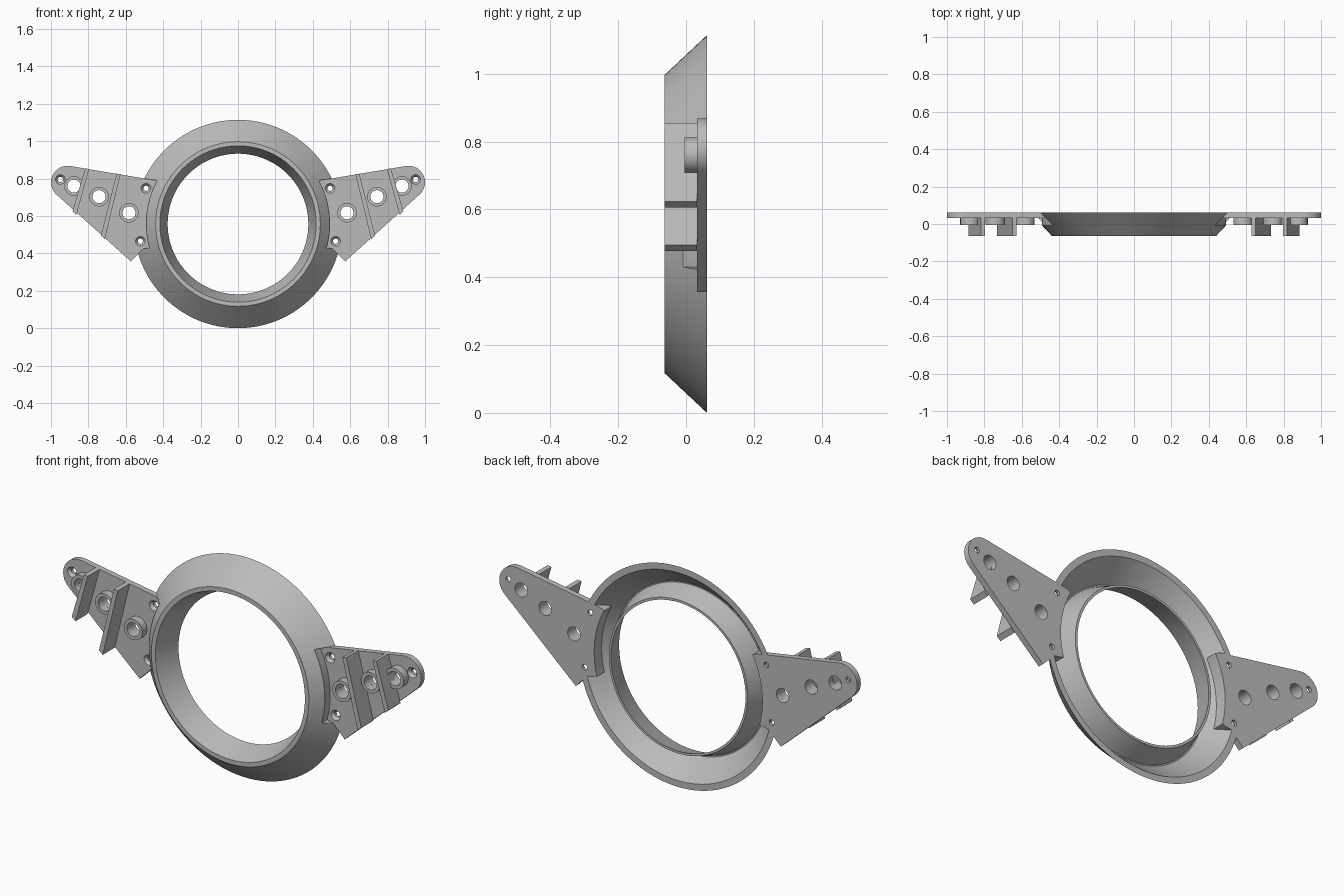
import bpy, bmesh, math
from mathutils import Vector

if "Cube" in bpy.data.objects:
    bpy.data.objects.remove(bpy.data.objects["Cube"])

ZC = 0.557            # height of the ring centre
BACK, FRONT = 0.062, -0.063
PLATE = 0.033         # front face of the arm plates

grey = bpy.data.materials.new("grey plastic")
grey.diffuse_color = (0.50, 0.50, 0.50, 1)
grey.use_nodes = True
grey.node_tree.nodes["Principled BSDF"].inputs["Base Color"].default_value = grey.diffuse_color


def finish(name, bm):
    bmesh.ops.recalc_face_normals(bm, faces=bm.faces)
    me = bpy.data.meshes.new(name)
    bm.to_mesh(me)
    bm.free()
    ob = bpy.data.objects.new(name, me)
    bpy.context.collection.objects.link(ob)
    me.materials.append(grey)
    return ob


def prism(name, pts, y0, y1):
    """Extrude an (x, z) outline from y0 to y1."""
    bm = bmesh.new()
    f = bm.faces.new([bm.verts.new((x, y0, z)) for x, z in pts])
    new = bmesh.ops.extrude_face_region(bm, geom=[f])["geom"]
    bmesh.ops.translate(bm, vec=(0, y1 - y0, 0),
                        verts=[v for v in new if isinstance(v, bmesh.types.BMVert)])
    return finish(name, bm)


def lathe(name, profile, cx, cz, n):
    """Spin a closed (radius, y) profile about an axis along y."""
    bm = bmesh.new()
    rings = []
    for i in range(n):
        a = 2 * math.pi * i / n
        rings.append([bm.verts.new((cx + r * math.cos(a), y, cz + r * math.sin(a)))
                      for r, y in profile])
    m = len(profile)
    for i in range(n):
        p, q = rings[i], rings[(i + 1) % n]
        for j in range(m):
            k = (j + 1) % m
            bm.faces.new((p[j], p[k], q[k], q[j]))
    return finish(name, bm)


def drill(name, sections, cx, cz, n=32):
    """Capped stack of circles (radius, y) used as a cutter."""
    bm = bmesh.new()
    rings = [[bm.verts.new((cx + r * math.cos(2 * math.pi * i / n), y,
                            cz + r * math.sin(2 * math.pi * i / n))) for i in range(n)]
             for r, y in sections]
    for p, q in zip(rings, rings[1:]):
        for i in range(n):
            k = (i + 1) % n
            bm.faces.new((p[i], p[k], q[k], q[i]))
    bm.faces.new(rings[0])
    bm.faces.new(rings[-1])
    return finish(name, bm)


def cut(ob, cutters):
    """Subtract each cutter, then discard it."""
    for c in cutters:
        mod = ob.modifiers.new("cut", "BOOLEAN")
        mod.operation, mod.solver, mod.object = "DIFFERENCE", "EXACT", c
        bpy.context.view_layer.objects.active = ob
        bpy.ops.object.modifier_apply(modifier=mod.name)
        bpy.data.objects.remove(c)


def arc(r, a0, a1, n, cx=0.0, cz=ZC):
    return [(cx + r * math.cos(a0 + (a1 - a0) * i / n),
             cz + r * math.sin(a0 + (a1 - a0) * i / n)) for i in range(n + 1)]


def side(pts, s):
    return [(s * x, z) for x, z in pts]


# V-section ring: flared outer skirt and tapered inner sleeve
ring = lathe("ring", [(0.557, BACK), (0.440, FRONT), (0.418, FRONT), (0.376, BACK),
                      (0.388, BACK), (0.424, -0.042), (0.430, -0.042), (0.525, BACK)],
             0, ZC, 128)

# Arm outline: inner arc against the ring, rounded outer tip
A_TOP, A_LOW = math.atan2(0.79 - ZC, 0.435), math.atan2(0.43 - ZC, 0.475)
outline = (arc(0.492, A_LOW, A_TOP, 20)
           + arc(0.088, math.radians(100), math.radians(-49), 16, 0.912, 0.78)
           + [(0.573, 0.357), (0.505, 0.425)])
wall = arc(0.492, A_LOW, A_TOP, 20) + arc(0.470, A_TOP, A_LOW, 20)

bosses = [(0.877, 0.760), (0.743, 0.703), (0.583, 0.617)]
screws = [(0.950, 0.795), (0.492, 0.748), (0.522, 0.465)]
# Fin top and bottom points along the arm
fins = [((0.628, 0.823), (0.712, 0.477)), ((0.796, 0.851), (0.864, 0.606))]

parts = [ring]
for s, tag in ((-1, "left"), (1, "right")):
    # Pocket through the skirt where the arm sits
    cut(ring, [prism("pocket", side(outline, s), -0.2, 0.1)])

    # Arm plate with boss holes and countersunk screw holes
    plate = prism(tag + "_arm_plate", side(outline, s), PLATE, BACK)
    holes = [drill("hole", [(0.035, -0.1), (0.035, 0.1)], s * x, z) for x, z in bosses]
    holes += [drill("screw", [(0.026, 0.02), (0.026, PLATE), (0.014, 0.047), (0.014, 0.1)],
                    s * x, z, 24) for x, z in screws]
    cut(plate, holes)
    parts.append(plate)

    # Curved wall joining plate and ring
    parts.append(prism(tag + "_joint_wall", side(wall, s), -0.009, BACK))

    # Tubular bosses
    for i, (x, z) in enumerate(bosses):
        parts.append(lathe(f"{tag}_boss_{i + 1}",
                           [(0.052, PLATE), (0.052, -0.005), (0.035, -0.005), (0.035, PLATE)],
                           s * x, z, 40))

    # Upright fins, ends trimmed parallel to the arm edges
    for i, (t, b) in enumerate(fins):
        w = 0.021
        pts = [t, (t[0] + w, t[1] + 0.17 * w), (b[0] + w, b[1] + 0.86 * w), b]
        parts.append(prism(f"{tag}_fin_{i + 1}", side(pts, s), FRONT, PLATE))

# Smooth curved faces, keep hard edges
for ob in parts:
    bpy.ops.object.select_all(action="DESELECT")
    ob.select_set(True)
    bpy.context.view_layer.objects.active = ob
    bpy.ops.object.shade_smooth_by_angle(angle=math.radians(30))
